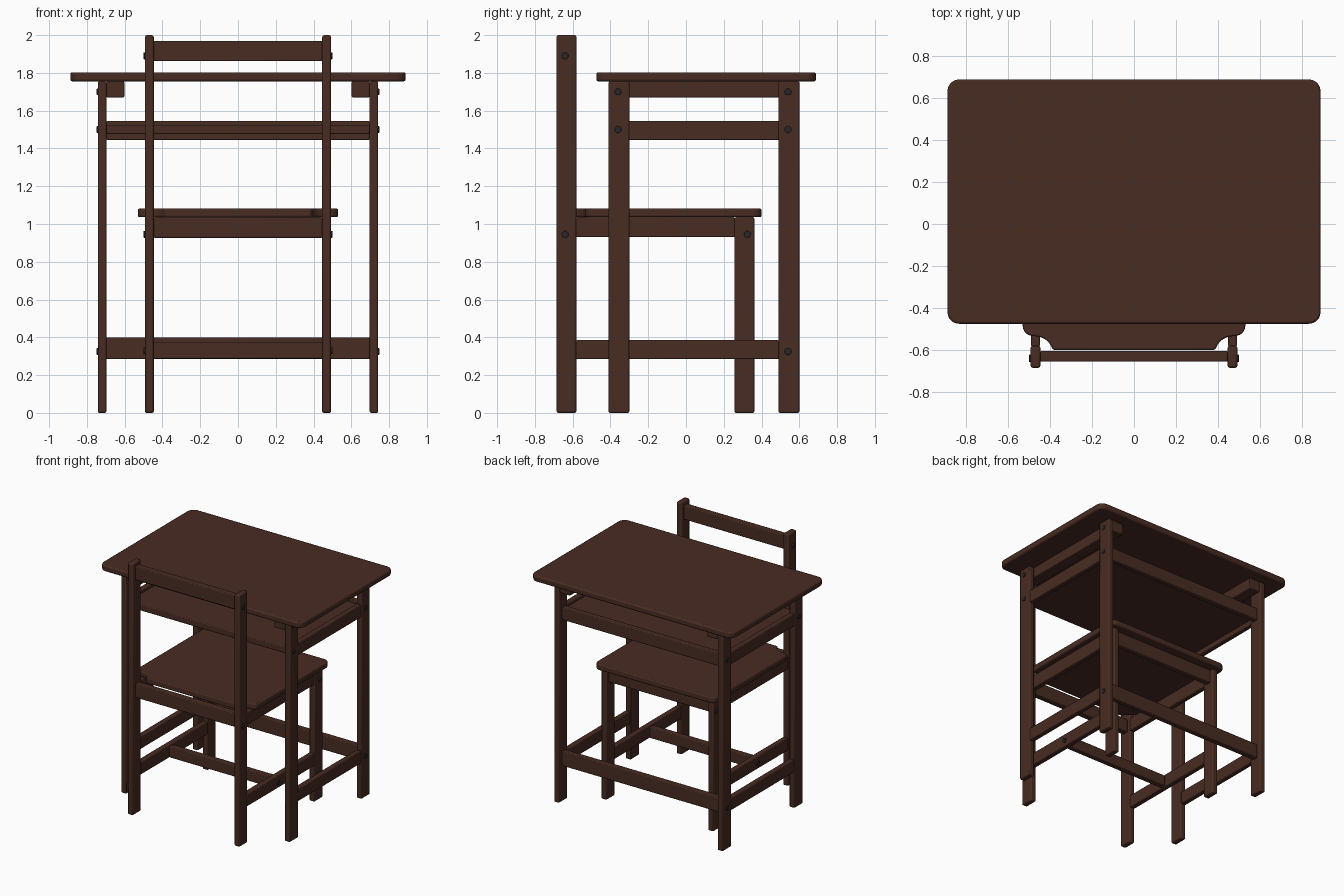
import bpy, bmesh, math
from mathutils import Matrix

cube = bpy.data.objects.get("Cube")
if cube:
    bpy.data.objects.remove(cube, do_unlink=True)


def make_material(name, color):
    mat = bpy.data.materials.new(name)
    mat.use_nodes = True
    mat.diffuse_color = color
    mat.node_tree.nodes["Principled BSDF"].inputs["Base Color"].default_value = color
    return mat


WOOD = make_material("dark brown wood", (0.065, 0.025, 0.016, 1))
METAL = make_material("dark metal", (0.022, 0.022, 0.025, 1))


def finish(name, bm, mat, bevel=0.0, segments=2):
    bmesh.ops.recalc_face_normals(bm, faces=bm.faces)
    mesh = bpy.data.meshes.new(name)
    bm.to_mesh(mesh)
    bm.free()
    obj = bpy.data.objects.new(name, mesh)
    bpy.context.collection.objects.link(obj)
    mesh.materials.append(mat)
    if bevel:
        mod = obj.modifiers.new("soft edges", "BEVEL")
        mod.width = bevel
        mod.segments = segments
    bpy.ops.object.select_all(action="DESELECT")
    obj.select_set(True)
    bpy.context.view_layer.objects.active = obj
    bpy.ops.object.shade_smooth_by_angle(angle=math.radians(35))
    return obj


def box(name, x, y, z, bevel=0.006):
    """Timber from (min, max) ranges on each axis."""
    bm = bmesh.new()
    bmesh.ops.create_cube(bm, size=1)
    for v in bm.verts:
        for i, (lo, hi) in enumerate((x, y, z)):
            v.co[i] = lo if v.co[i] < 0 else hi
    return finish(name, bm, WOOD, bevel)


def pair(name, x, y, z, bevel=0.006):
    """The same timber on the left (+x) and right (-x)."""
    box("left_" + name, x, y, z, bevel)
    box("right_" + name, (-x[1], -x[0]), y, z, bevel)


def bolts(name, x, y, z):
    """Bolt heads on both outer faces."""
    for side, s in (("left_", 1), ("right_", -1)):
        bm = bmesh.new()
        bmesh.ops.create_cone(bm, cap_ends=True, segments=16, radius1=0.018,
                              radius2=0.018, depth=0.02)
        bm.transform(Matrix.Translation((s * x, y, z)) @ Matrix.Rotation(math.pi / 2, 4, "Y"))
        finish(side + name, bm, METAL, 0.003)


def board(name, outline, z, bevel):
    """Flat board extruded from an outline."""
    bm = bmesh.new()
    face = bm.faces.new([bm.verts.new((px, py, z[0])) for px, py in outline])
    ext = bmesh.ops.extrude_face_region(bm, geom=[face])
    up = [e for e in ext["geom"] if isinstance(e, bmesh.types.BMVert)]
    bmesh.ops.translate(bm, verts=up, vec=(0, 0, z[1] - z[0]))
    return finish(name, bm, WOOD, bevel)


def arc(cx, cy, r, start, end, n=6):
    """Points on an arc, angles in degrees."""
    angles = [math.radians(start + (end - start) * i / n) for i in range(n + 1)]
    return [(cx + r * math.cos(a), cy + r * math.sin(a)) for a in angles]


def mirrored(half):
    """Close a right-hand half outline across x = 0."""
    return half + [(-px, py) for px, py in reversed(half)]


# Desk top
r = 0.055
board("desk_top", mirrored(arc(0.888 - r, -0.475 + r, r, -90, 0)
                           + arc(0.888 - r, 0.688 - r, r, 0, 90)), (1.755, 1.803), 0.01)

# Desk legs and side rails
leg_x = (0.697, 0.742)
front_y, back_y = (-0.41, -0.3), (0.49, 0.6)
pair("desk_front_leg", leg_x, front_y, (0, 1.755), 0.008)
pair("desk_back_leg", leg_x, back_y, (0, 1.755), 0.008)
pair("desk_top_bearer", (0.602, 0.697), (-0.405, 0.595), (1.67, 1.755))
between = (-0.302, 0.492)
pair("desk_shelf_rail", (0.699, 0.74), between, (1.445, 1.545))
pair("desk_side_stretcher", (0.699, 0.74), between, (0.285, 0.385))

# Shelf and long rails
span = (-0.697, 0.697)
box("desk_shelf", span, (-0.385, 0.525), (1.477, 1.525))
box("desk_shelf_back_rail", span, (0.522, 0.567), (1.445, 1.545))
box("desk_back_stretcher", span, (0.522, 0.567), (0.285, 0.4))

# Desk bolts
for y in (-0.36, 0.54):
    bolts("desk_top_bolt", 0.738, y, 1.7)
    bolts("desk_shelf_bolt", 0.738, y, 1.5)
bolts("desk_stretcher_bolt", 0.738, 0.54, 0.325)

# Chair legs
post_x = (0.446, 0.492)
pair("chair_back_post", post_x, (-0.685, -0.58), (0, 2), 0.01)
pair("chair_front_leg", post_x, (0.257, 0.362), (0, 1.036), 0.008)

# Chair rails
side_y = (-0.582, 0.259)
pair("chair_side_apron", (0.448, 0.49), side_y, (0.93, 1.036))
pair("chair_side_stretcher", (0.448, 0.49), side_y, (0.285, 0.385))
inner = (-0.447, 0.447)
box("chair_back_apron", inner, (-0.655, -0.605), (0.927, 1.036))
box("chair_front_apron", inner, (0.288, 0.333), (0.927, 1.036))
box("chair_cross_stretcher", inner, (-0.225, -0.18), (0.287, 0.375))
box("chair_backrest", inner, (-0.655, -0.605), (1.862, 1.97))

# Seat with curved notches around the back posts
seat = ([(0.385, -0.6)] + arc(0.47, -0.62, 0.085, 160, 95)
        + arc(0.482, -0.485, 0.048, -90, 0) + arc(0.482, 0.352, 0.048, 0, 90))
board("chair_seat", mirrored(seat), (1.036, 1.082), 0.008)

# Chair bolts
for y, z in ((-0.64, 1.89), (-0.64, 0.945), (0.325, 0.945), (-0.2, 0.33)):
    bolts("chair_bolt", 0.49, y, z)
